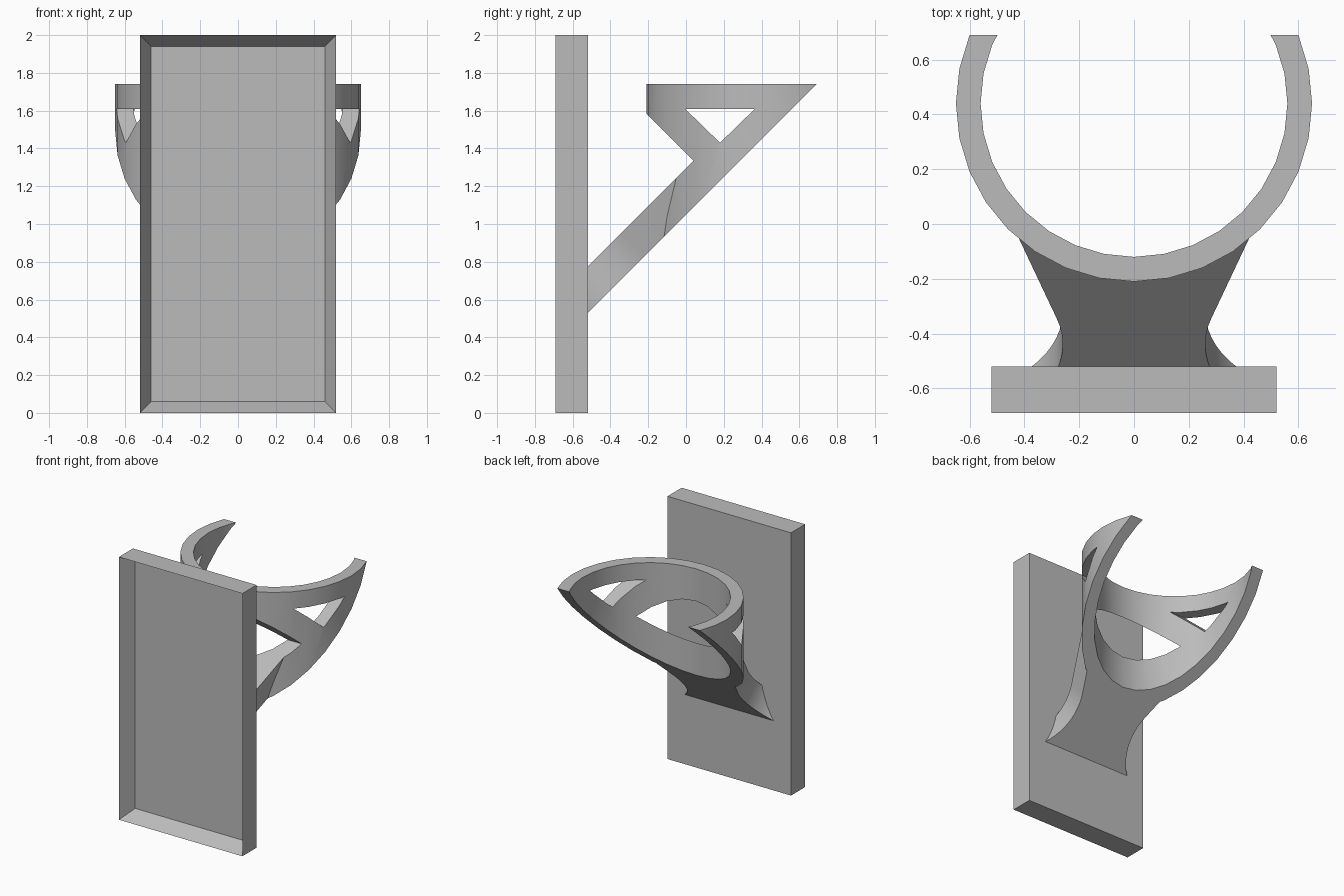
import bpy, bmesh, math
from mathutils import Vector

if "Cube" in bpy.data.objects:
    bpy.data.objects.remove(bpy.data.objects["Cube"], do_unlink=True)

grey = bpy.data.materials.new("plain_grey")
grey.use_nodes = True
grey.diffuse_color = (0.5, 0.5, 0.5, 1)
grey.node_tree.nodes["Principled BSDF"].inputs["Base Color"].default_value = (0.5, 0.5, 0.5, 1)


def make_object(name, bm):
    bmesh.ops.recalc_face_normals(bm, faces=bm.faces)
    mesh = bpy.data.meshes.new(name)
    bm.to_mesh(mesh)
    bm.free()
    mesh.materials.append(grey)
    obj = bpy.data.objects.new(name, mesh)
    bpy.context.collection.objects.link(obj)
    return obj


def prism(name, points, offset):
    """Extrude a planar outline along an offset."""
    bm = bmesh.new()
    face = bm.faces.new([bm.verts.new(p) for p in points])
    new = bmesh.ops.extrude_face_region(bm, geom=[face], use_keep_orig=True)["geom"]
    bmesh.ops.translate(bm, vec=offset, verts=[v for v in new if isinstance(v, bmesh.types.BMVert)])
    return make_object(name, bm)


def cylinder(name, radius):
    ring = [(radius * math.cos(math.tau * i / 32), 0.44 + radius * math.sin(math.tau * i / 32), 0.3)
            for i in range(32)]
    return prism(name, ring, (0, 0, 1.6))


def side_prism(name, profile):
    return prism(name, [(-1, y, z) for y, z in profile], (2, 0, 0))


def select_only(obj):
    bpy.ops.object.select_all(action='DESELECT')
    obj.select_set(True)
    bpy.context.view_layer.objects.active = obj


def combine(obj, other, operation):
    mod = obj.modifiers.new(operation.lower(), 'BOOLEAN')
    mod.operation, mod.solver, mod.object = operation, 'EXACT', other
    select_only(obj)
    bpy.ops.object.modifier_apply(modifier=mod.name)
    bpy.data.objects.remove(other, do_unlink=True)


# Mounting plate with a recessed front
bm = bmesh.new()
bmesh.ops.create_cube(bm, size=1)
bmesh.ops.scale(bm, vec=(1.04, 0.17, 2), verts=bm.verts)
bmesh.ops.translate(bm, vec=(0, -0.605, 1), verts=bm.verts)
bm.normal_update()
front = min(bm.faces, key=lambda f: f.calc_center_median().y)
bmesh.ops.inset_region(bm, faces=[front], thickness=0.085)
bmesh.ops.translate(bm, vec=(0, 0.11, 0), verts=front.verts)
make_object("mounting_plate", bm)

# Waisted strut blank, drawn on the sloping plane and extruded square to it
ROOT = math.sqrt(0.5)
along, normal = Vector((0, ROOT, ROOT)), Vector((0, -ROOT, ROOT))
origin = Vector((0, -0.44, 0.855)) + normal * 0.04
R = 0.42
edge = []
for i in range(13):
    s = -0.34 + 0.04 * i
    edge.append((0.26 + R - math.sqrt(R * R - s * s), s))
edge.append((0.445, 0.622))
outline = edge + [(-x, s) for x, s in reversed(edge)]
strut = prism("strut", [origin + Vector((x, 0, 0)) + along * s for x, s in outline], normal * -0.26)

# Cup ring and strut, trimmed to the side profile
holder = cylinder("cup_ring_and_strut", 0.65)
combine(holder, strut, 'UNION')
combine(holder, cylinder("bore", 0.56), 'DIFFERENCE')
profile = [(0.69, 1.74), (-0.24, 1.74), (-0.24, 1.615), (0.04, 1.335), (-0.55, 0.745), (-0.55, 0.50)]
combine(holder, side_prism("side_profile", profile), 'INTERSECT')

# Triangular side windows
combine(holder, side_prism("window", [(-0.005, 1.61), (0.365, 1.61), (0.18, 1.43)]), 'DIFFERENCE')

select_only(holder)
bpy.ops.object.shade_smooth_by_angle(angle=math.radians(30))
